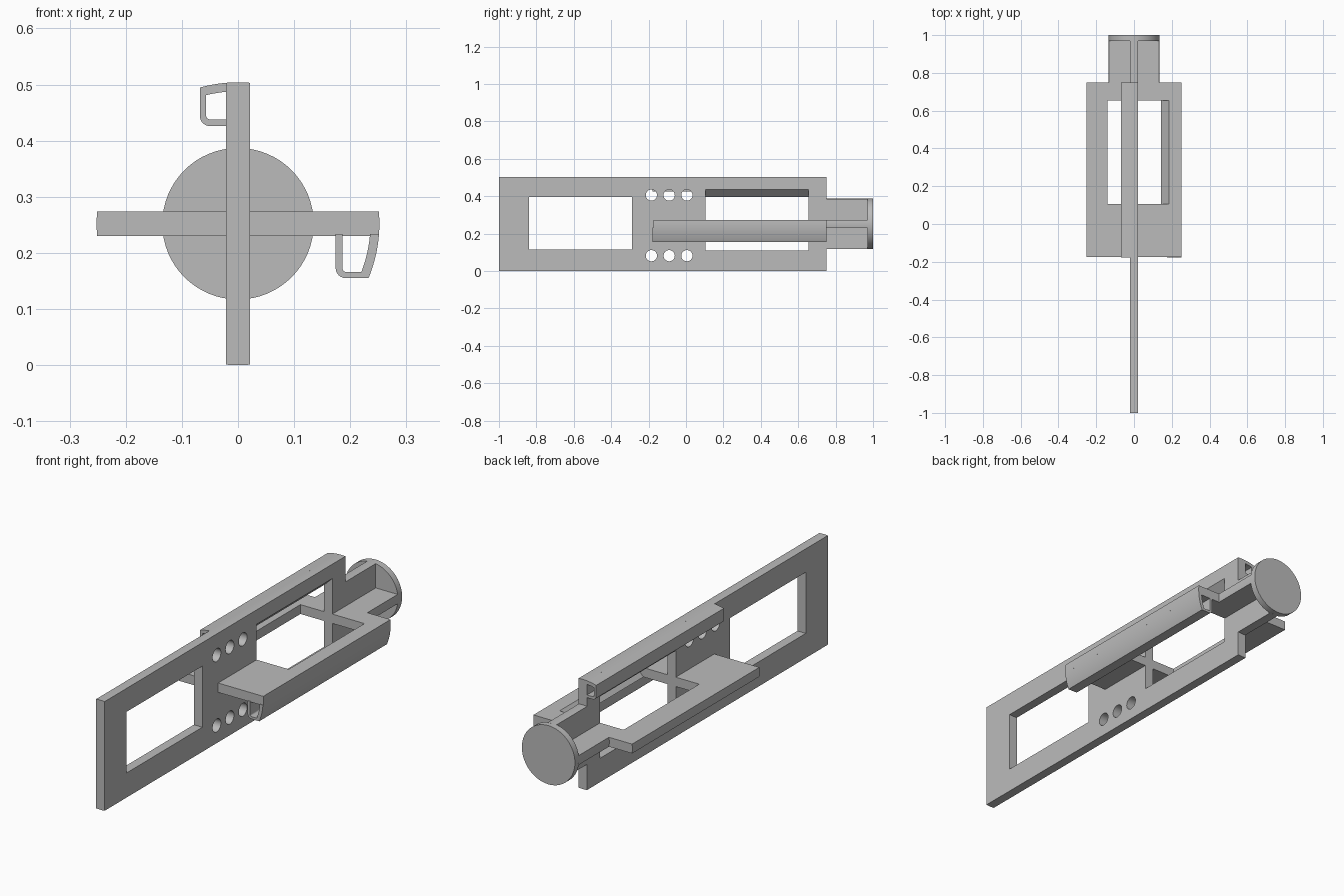
import bpy, bmesh, math

cube = bpy.data.objects.get("Cube")
if cube:
    bpy.data.objects.remove(cube, do_unlink=True)

C = 0.252        # height of the long axis
R = 0.252        # outer radius
NECK = 0.135     # radius of the rear neck and disc
H = 0.0215       # half thickness of the plates
REAR = 0.75      # rear end of the plates

grey = bpy.data.materials.new("plain grey")
grey.use_nodes = True
grey.diffuse_color = (0.5, 0.5, 0.5, 1)
grey.node_tree.nodes["Principled BSDF"].inputs["Base Color"].default_value = (0.5, 0.5, 0.5, 1)


def prism(name, points, axis, a, b, flat=False):
    """Extrude a section from a to b. Points are (thickness, length) for axis y,
    where flat lays the section on its side, and (y, z) for axis x."""
    def place(p, q, s):
        if axis == "x":
            return (s, p, q)
        return (q, s, C + p) if flat else (p, s, C + q)
    bm = bmesh.new()
    face = bm.faces.new([bm.verts.new(place(p, q, a)) for p, q in points])
    end = bmesh.ops.extrude_face_region(bm, geom=[face])["geom"]
    shift = place(0, 0, b)
    base = place(0, 0, a)
    bmesh.ops.translate(bm, verts=[v for v in end if isinstance(v, bmesh.types.BMVert)],
                        vec=[m - n for m, n in zip(shift, base)])
    bmesh.ops.recalc_face_normals(bm, faces=bm.faces)
    mesh = bpy.data.meshes.new(name)
    bm.to_mesh(mesh)
    bm.free()
    obj = bpy.data.objects.new(name, mesh)
    bpy.context.collection.objects.link(obj)
    mesh.materials.append(grey)
    return obj


def select(obj):
    bpy.ops.object.select_all(action="DESELECT")
    obj.select_set(True)
    bpy.context.view_layer.objects.active = obj


def cut(obj, cutter):
    cutter.hide_render = True
    mod = obj.modifiers.new("cut", "BOOLEAN")
    mod.operation = "DIFFERENCE"
    mod.solver = "EXACT"
    mod.object = cutter
    select(obj)
    bpy.ops.object.modifier_apply(modifier=mod.name)
    bpy.data.objects.remove(cutter, do_unlink=True)


def smooth(obj):
    select(obj)
    bpy.ops.object.shade_smooth_by_angle(angle=math.radians(30))


def circle(p, q, r, n):
    return [(p + r * math.cos(2 * math.pi * i / n), q + r * math.sin(2 * math.pi * i / n))
            for i in range(n)]


def arc(r, t0, t1, n=10):
    """Points on the circle around the long axis, between two thickness values."""
    ts = [t0 + (t1 - t0) * i / n for i in range(n + 1)]
    return [(t, math.sqrt(r * r - t * t)) for t in ts]


def slab(r):
    top = arc(r, -H, H)
    return top + [(-t, -l) for t, l in top]


def channel(depth, near, r, corner):
    """Path from the plate, round one corner and back along the outer arc."""
    turn = [(-depth + corner - corner * math.sin(a), near + corner - corner * math.cos(a))
            for a in [math.pi / 2 * i / 6 for i in range(7)]]
    return [(-0.018, near)] + turn + arc(r, -depth, -0.018)


# Window through both plates, with one sloped edge on the channel side
window = [(-0.03, -0.141), (0.03, -0.141), (0.03, 0.193), (-0.03, 0.135)]

# Crossed plates, each with its hollow side channel
for name, front, flat, depth in (("upright_plate", -1, False, 0.068),
                                 ("level_plate", -0.175, True, 0.097)):
    plate = prism(name, slab(R), "y", front, REAR, flat)
    cut(plate, prism("window_cutter", window, "y", 0.105, 0.655, flat))
    if not flat:
        opening = [(-0.84, 0.114), (-0.29, 0.114), (-0.29, 0.395), (-0.84, 0.395)]
        cut(plate, prism("opening_cutter", opening, "x", -0.1, 0.1))
        for y in (-0.185, -0.09, 0.005):
            for z in (0.082, 0.406):
                cut(plate, prism("hole_cutter", circle(y, z, 0.03, 32), "x", -0.1, 0.1))
    smooth(plate)
    outer = channel(depth, 0.174, R, 0.018)
    inner = channel(depth - 0.011, 0.186, R - 0.016, 0.007)
    smooth(prism(name + "_channel", outer + inner[::-1], "y", -0.178, REAR, flat))

# Narrow crossed neck and the rear disc
for name, flat in (("upright_neck", False), ("level_neck", True)):
    smooth(prism(name, slab(NECK), "y", REAR - 0.01, 0.975, flat))
smooth(prism("rear_disc", circle(0, 0, NECK, 64), "y", 0.97, 1.0))
